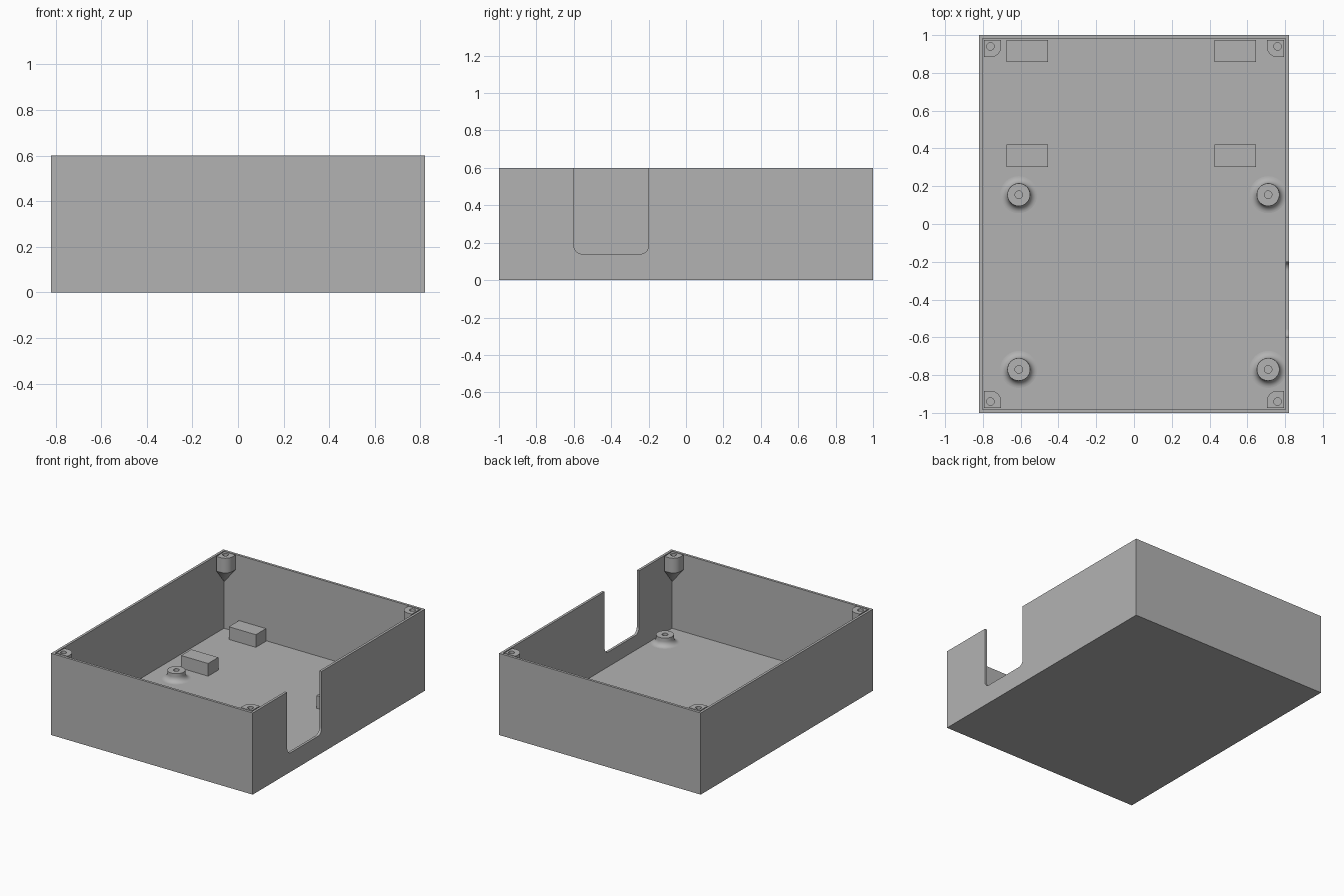
import bpy, bmesh
from math import cos, sin, pi, radians
from mathutils import Vector

old = bpy.data.objects.get("Cube")
if old:
    bpy.data.objects.remove(old, do_unlink=True)

HX, HY, H = 0.82, 1.0, 0.6       # half width, half depth, height
WALL, FLOOR = 0.026, 0.032

grey = bpy.data.materials.new("plain grey")
grey.use_nodes = True
GREY = (0.45, 0.45, 0.45, 1)
grey.diffuse_color = GREY
bsdf = next(n for n in grey.node_tree.nodes if n.type == 'BSDF_PRINCIPLED')
bsdf.inputs["Base Color"].default_value = GREY


def make(name, bm):
    bmesh.ops.recalc_face_normals(bm, faces=bm.faces[:])
    mesh = bpy.data.meshes.new(name)
    bm.to_mesh(mesh)
    bm.free()
    mesh.materials.append(grey)
    ob = bpy.data.objects.new(name, mesh)
    bpy.context.collection.objects.link(ob)
    return ob


def select(ob):
    bpy.ops.object.select_all(action='DESELECT')
    ob.select_set(True)
    bpy.context.view_layer.objects.active = ob


def smooth(ob):
    select(ob)
    bpy.ops.object.shade_smooth_by_angle(angle=radians(35))


def cut(ob, cutter):
    mod = ob.modifiers.new("cut", 'BOOLEAN')
    mod.operation, mod.solver, mod.object = 'DIFFERENCE', 'EXACT', cutter
    select(ob)
    bpy.ops.object.modifier_apply(modifier=mod.name)
    bpy.data.objects.remove(cutter, do_unlink=True)


def box_mesh(lo, hi):
    bm = bmesh.new()
    bmesh.ops.create_cube(bm, size=1)
    lo, hi = Vector(lo), Vector(hi)
    bmesh.ops.scale(bm, vec=hi - lo, verts=bm.verts)
    bmesh.ops.translate(bm, vec=(lo + hi) / 2, verts=bm.verts)
    return bm


def arc(cx, cy, r, a0, a1, n=12):
    steps = [radians(a0 + (a1 - a0) * i / n) for i in range(n + 1)]
    return [(cx + r * cos(a), cy + r * sin(a)) for a in steps]


# Open tray: inset the top and sink it down to the floor
bm = box_mesh((-HX, -HY, 0), (HX, HY, H))
top = max(bm.faces, key=lambda f: f.calc_center_median().z)
bmesh.ops.inset_region(bm, faces=[top], thickness=WALL)
sunk = bmesh.ops.extrude_discrete_faces(bm, faces=[top])["faces"][0]
bmesh.ops.translate(bm, vec=(0, 0, FLOOR - H), verts=sunk.verts)
case = make("case", bm)

# Rounded notch in the left wall
R = 0.045
Y0, Y1, Z0 = -0.6, -0.2, 0.14
outline = arc(Y0 + R, Z0 + R, R, 180, 270) + arc(Y1 - R, Z0 + R, R, 270, 360)
outline += [(Y1, H + 0.1), (Y0, H + 0.1)]
bm = bmesh.new()
face = bm.faces.new([bm.verts.new((HX - 0.06, y, z)) for y, z in outline])
ext = bmesh.ops.extrude_face_region(bm, geom=[face], use_keep_orig=True)["geom"]
bmesh.ops.translate(bm, vec=(0.12, 0, 0),
                    verts=[v for v in ext if isinstance(v, bmesh.types.BMVert)])
cut(case, make("notch_cutter", bm))

# Standoffs: lathed rings with a flared foot and a screw hole
TOP, FLARE = 0.093, 0.038
profile = [(0.02, FLOOR), (0.02, TOP), (0.06, TOP)]
profile += arc(0.06 + FLARE, FLOOR + FLARE, FLARE, 180, 270, 8)
for side, x in (("right", -0.61), ("left", 0.71)):
    for end, y in (("front", -0.77), ("back", 0.155)):
        bm = bmesh.new()
        verts = [bm.verts.new((r, 0, z)) for r, z in profile]
        edges = [bm.edges.new(pair) for pair in zip(verts, verts[1:])]
        bmesh.ops.spin(bm, geom=verts + edges, cent=(0, 0, 0), axis=(0, 0, 1),
                       angle=2 * pi, steps=48, use_duplicate=False)
        bmesh.ops.remove_doubles(bm, verts=bm.verts, dist=0.0001)
        bmesh.ops.translate(bm, vec=(x, y, 0), verts=bm.verts)
        standoff = make(f"standoff_{end}_{side}", bm)
        # Open shell: the top ring must face up
        ring = max(standoff.data.polygons, key=lambda p: p.center.z)
        if ring.normal.z < 0:
            standoff.data.flip_normals()
        smooth(standoff)

# Support blocks on the floor
for side, x in (("right", -0.675), ("left", 0.425)):
    for end, y in (("front", 0.303), ("back", 0.857)):
        make(f"support_block_{end}_{side}",
             box_mesh((x, y, FLOOR), (x + 0.22, y + 0.118, 0.125)))

# Corner screw posts: rounded at the inside, tapering down into the corner
PX, PY, PR = 0.76, 0.94, 0.057
D = HX - WALL - PX
section = arc(0, 0, PR, 180, 270) + [(D, -PR), (D, D), (-PR, D)]
for side, sx in (("right", -1), ("left", 1)):
    for end, sy in (("front", -1), ("back", 1)):
        bm = bmesh.new()
        upper, lower = [[bm.verts.new((sx * (PX + u), sy * (PY + v), z))
                         for u, v in section] for z in (H, 0.492)]
        tip = bm.verts.new((sx * (PX + D), sy * (PY + D), 0.38))
        bm.faces.new(upper)
        n = len(section)
        for i in range(n):
            j = (i + 1) % n
            bm.faces.new((upper[i], upper[j], lower[j], lower[i]))
            bm.faces.new((lower[i], lower[j], tip))
        post = make(f"screw_post_{end}_{side}", bm)
        bm = bmesh.new()
        bmesh.ops.create_cone(bm, cap_ends=True, segments=32, radius1=0.02,
                              radius2=0.02, depth=0.26)
        bmesh.ops.translate(bm, vec=(sx * PX, sy * PY, H), verts=bm.verts)
        cut(post, make("hole_cutter", bm))
        smooth(post)
